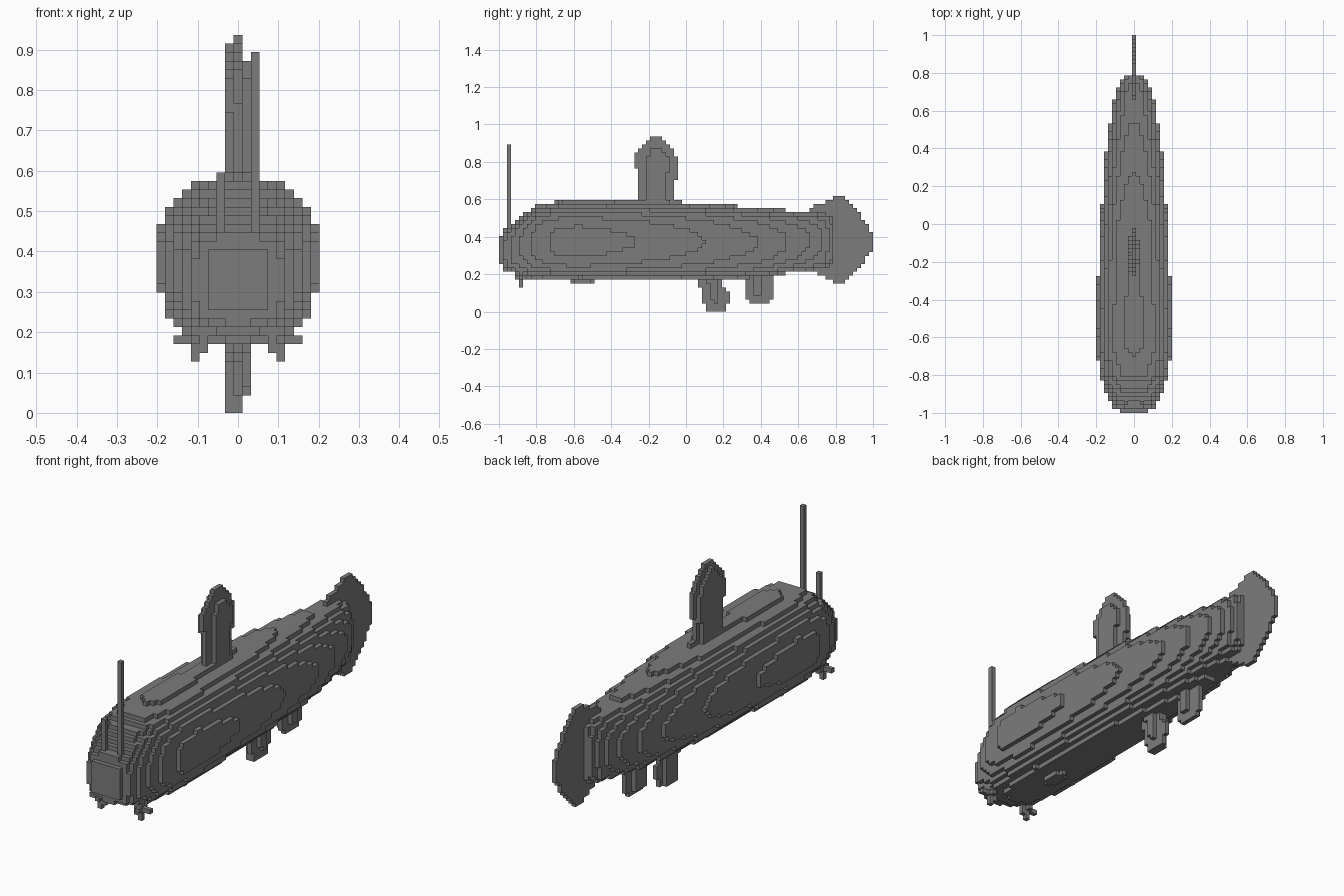
import bpy
import bmesh
from mathutils import Vector

cube = bpy.data.objects.get("Cube")
if cube:
    bpy.data.objects.remove(cube)

LENGTH = 94            # blocks along the hull
V = 2 / LENGTH         # block size

grey = bpy.data.materials.new("hull_grey")
grey.use_nodes = True
COLOUR = (0.2, 0.2, 0.2, 1)
grey.diffuse_color = COLOUR
grey.node_tree.nodes["Principled BSDF"].inputs["Base Color"].default_value = COLOUR

DIRECTIONS = [Vector(d) for d in
              ((1, 0, 0), (-1, 0, 0), (0, 1, 0), (0, -1, 0), (0, 0, 1), (0, 0, -1))]


def y_of(j):
    return -1 + (j + 0.5) * V


def z_of(k):
    return (k + 0.5) * V


def build(name, cells):
    """Make one blocky object from a set of grid cells, outer faces only."""
    cells = set(cells)
    bm = bmesh.new()
    verts = {}

    def vert(p):
        key = tuple(round(c * 2) for c in p)
        if key not in verts:
            verts[key] = bm.verts.new((p.x * V, -1 + (p.y + 0.5) * V, (p.z + 0.5) * V))
        return verts[key]

    for cell in cells:
        c = Vector(cell)
        for d in DIRECTIONS:
            if tuple(int(n) for n in c + d) in cells:
                continue
            u = Vector((d.y, d.z, d.x))
            w = d.cross(u)
            bm.faces.new([vert(c + (d + u * a + w * b) / 2)
                          for a, b in ((-1, -1), (1, -1), (1, 1), (-1, 1))])
    mesh = bpy.data.meshes.new(name)
    bm.to_mesh(mesh)
    bm.free()
    mesh.materials.append(grey)
    obj = bpy.data.objects.new(name, mesh)
    bpy.context.collection.objects.link(obj)
    return obj


def sample(keys, t):
    """Linear interpolation through rows of (position, values...)."""
    if t <= keys[0][0]:
        return keys[0][1:]
    for a, b in zip(keys, keys[1:]):
        if t <= b[0]:
            f = (t - a[0]) / (b[0] - a[0])
            return [p + (q - p) * f for p, q in zip(a[1:], b[1:])]
    return keys[-1][1:]


# Hull: position, half width, half height, centre height, squareness
HULL = [(-1, 3.0, 3.1, 15, 4), (-0.97, 5.1, 5.0, 15, 4), (-0.93, 6.2, 6.0, 15.4, 3.5),
        (-0.88, 7.1, 7.6, 16, 3), (-0.8, 8.5, 9.4, 16.9, 2.5), (-0.68, 9.4, 10, 17.1, 2.3),
        (-0.56, 9.5, 10.2, 17.1, 2.3), (-0.45, 9.3, 10.05, 17.1, 2.3),
        (-0.28, 9.03, 10, 17.1, 2.3), (-0.03, 8.35, 9.93, 17.08, 2.3),
        (0.1, 8, 9.6, 17, 2.3), (0.27, 7.35, 9.1, 16.9, 2.3), (0.39, 7, 8.7, 16.8, 2.3),
        (0.54, 6, 8, 17, 2.3), (0.66, 5, 7.4, 17.2, 2.3), (0.73, 4, 7.1, 17.2, 2.5),
        (0.79, 2, 5.8, 17.4, 3)]
hull = []
for j in range(84):
    hx, hz, cz, p = sample(HULL, y_of(j))
    hull += [(i, j, k) for i in range(-9, 10) for k in range(5, 30)
             if abs(i / hx) ** p + abs((k - cz) / hz) ** p <= 1]
build("hull", hull)


def plate(name, layers, rows=range(45)):
    """Thin upright plate: each x layer has rows of (height, rear, front) edges."""
    cells = []
    for i, outline in layers.items():
        for k in rows:
            if outline[0][0] <= z_of(k) <= outline[-1][0]:
                lo, hi = sample(outline, z_of(k))
                cells += [(i, j, k) for j in range(LENGTH) if lo <= y_of(j) <= hi]
    return build(name, cells)


# Conning tower with a rounded top, narrower on its outer layers
tower = [(0.55, -0.255, -0.07), (0.69, -0.255, -0.07), (0.71, -0.255, -0.05),
         (0.75, -0.26, -0.05), (0.77, -0.277, -0.05), (0.83, -0.277, -0.05),
         (0.87, -0.25, -0.07), (0.9, -0.22, -0.1), (0.93, -0.19, -0.13)]
inset = [(z - 0.02, a + 0.02, b - 0.02) for z, a, b in tower]
face = [(0.55, -0.2, -0.12), (0.7, -0.22, -0.1), (0.82, -0.21, -0.09), (0.87, -0.19, -0.13)]
plate("tower", {-1: inset, 0: tower, 1: face})

# Two keel fins
front_keel = [(0, 0.1, 0.2), (0.03, 0.1, 0.215), (0.04, 0.085, 0.235), (0.11, 0.085, 0.235),
              (0.13, 0.06, 0.19), (0.22, 0.06, 0.19)]
front_inner = [(0, 0.12, 0.18), (0.05, 0.105, 0.2), (0.22, 0.085, 0.18)]
front_face = [(0.045, 0.145, 0.17), (0.1, 0.125, 0.17), (0.22, 0.105, 0.15)]
plate("front_keel_fin", {-1: front_inner, 0: front_keel, 1: front_face})

rear_keel = [(0.045, 0.34, 0.45), (0.07, 0.315, 0.465), (0.18, 0.315, 0.465), (0.24, 0.315, 0.44)]
rear_inner = [(0.06, 0.35, 0.43), (0.24, 0.335, 0.43)]
rear_face = [(0.08, 0.37, 0.4), (0.24, 0.35, 0.4)]
plate("rear_keel_fin", {-1: rear_inner, 0: rear_keel, 1: rear_face})

# Tail fin: position, bottom, top
TAIL = [(0.66, 0.22, 0.55), (0.7, 0.2, 0.57), (0.76, 0.17, 0.59), (0.8, 0.155, 0.61),
        (0.83, 0.13, 0.62), (0.85, 0.15, 0.62), (0.88, 0.18, 0.58), (0.92, 0.23, 0.53),
        (0.96, 0.28, 0.48), (0.99, 0.325, 0.43)]
tail = []
for j in range(78, LENGTH):
    low, high = sample(TAIL, y_of(j))
    tail += [(0, j, k) for k in range(30) if low <= z_of(k) <= high]
build("tail_fin", tail)

# Bow masts, one tall and one short
build("tall_mast", [(2, 2, k) for k in range(16, 42)])
build("short_mast", [(-2, 2, k) for k in range(16, 28)])

# Cross-shaped bow prongs, mirrored
for side, name in ((1, "left_prong"), (-1, "right_prong")):
    cells = [(side * 5, 5, k) for k in range(6, 13)]
    cells += [(side * i, 5, 8) for i in (4, 6, 7)]
    cells += [(side * 4, 5, 7), (side * 5, 4, 8), (side * 5, 6, 8)]
    build(name, cells)
